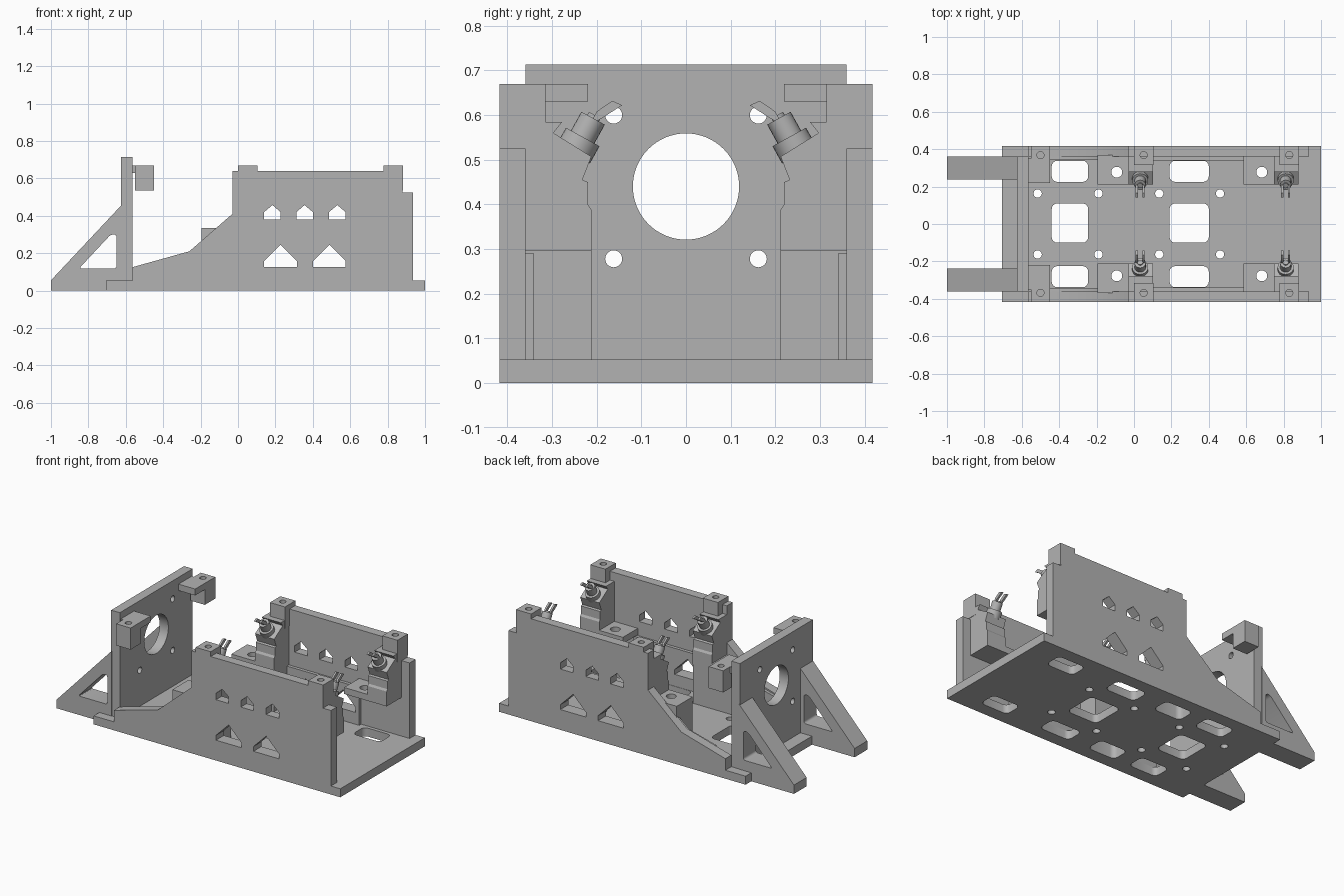
import bpy, bmesh, math
from mathutils import Vector, Matrix

cube = bpy.data.objects.get("Cube")
if cube:
    bpy.data.objects.remove(cube)

grey = bpy.data.materials.new("plain_grey")
grey.use_nodes = True
grey.diffuse_color = (0.45, 0.45, 0.45, 1)
grey.node_tree.nodes["Principled BSDF"].inputs["Base Color"].default_value = (0.45, 0.45, 0.45, 1)


def finish(name, bm):
    bmesh.ops.recalc_face_normals(bm, faces=bm.faces)
    me = bpy.data.meshes.new(name)
    bm.to_mesh(me)
    bm.free()
    me.materials.append(grey)
    ob = bpy.data.objects.new(name, me)
    bpy.context.collection.objects.link(ob)
    return ob


def prism(name, pts, axis, lo, hi, r=0):
    """Extrude a 2D profile along an axis, optionally rounding its corners."""
    place = {"x": lambda p, d: (d, p[0], p[1]),
             "y": lambda p, d: (p[0], d, p[1]),
             "z": lambda p, d: (p[0], p[1], d)}[axis]
    bm = bmesh.new()
    a = [bm.verts.new(place(p, lo)) for p in pts]
    b = [bm.verts.new(place(p, hi)) for p in pts]
    n = len(pts)
    bm.faces.new(a)
    bm.faces.new(b[::-1])
    for i in range(n):
        bm.faces.new((a[i], b[i], b[(i + 1) % n], a[(i + 1) % n]))
    if r:
        sides = [bm.edges.get((a[i], b[i])) for i in range(n)]
        bmesh.ops.bevel(bm, geom=sides, offset=r, segments=4, profile=0.5, affect="EDGES")
    return finish(name, bm)


def box(name, x, y, z, r=0):
    return prism(name, [(x[0], y[0]), (x[1], y[0]), (x[1], y[1]), (x[0], y[1])], "z", *z, r)


def disc(name, c, radius, axis, lo, hi, n=32):
    pts = [(c[0] + radius * math.cos(i * math.tau / n),
            c[1] + radius * math.sin(i * math.tau / n)) for i in range(n)]
    return prism(name, pts, axis, lo, hi)


def cut(ob, cutters):
    for c in cutters:
        c.hide_render = True
        m = ob.modifiers.new("cut", "BOOLEAN")
        m.operation, m.solver, m.object = "DIFFERENCE", "EXACT", c
    bpy.context.view_layer.update()
    dg = bpy.context.evaluated_depsgraph_get()
    me = bpy.data.meshes.new_from_object(ob.evaluated_get(dg))
    ob.modifiers.clear()
    ob.data = me
    for c in cutters:
        bpy.data.objects.remove(c)


def span(s, a, b):
    return tuple(sorted((s * a, s * b)))


# base plate with slots and screw holes
base = box("base_plate", (-0.705, 1), (-0.418, 0.418), (0, 0.053))
holes = []
for x in ((-0.44, -0.245), (0.19, 0.4)):
    holes.append(box("slot", x, (-0.1, 0.11), (-1, 1), 0.03))
for s in (-1, 1):
    for x in ((-0.44, -0.245), (-0.14, 0.05), (0.19, 0.4), (0.635, 0.825)):
        holes.append(box("slot", x, span(s, 0.225, 0.338), (-1, 1), 0.03))
    for x in (-0.515, -0.19, 0.135, 0.46):
        holes.append(disc("hole", (x, s * 0.163), 0.022, "z", -1, 1))
cut(base, holes)

# upright plate with the large bore
plate = prism("upright_plate", [(-0.36, 0.02), (0.36, 0.02), (0.36, 0.713), (-0.36, 0.713)],
              "x", -0.625, -0.565)
cut(plate, [disc("bore", (0, 0.44), 0.119, "x", -1, 0, 64)] +
    [disc("hole", (sy * 0.162, z), 0.019, "x", -1, 0) for sy in (-1, 1) for z in (0.278, 0.6)])

wall_profile = [(-0.565, 0.04), (-0.565, 0.125), (-0.26, 0.21), (-0.03, 0.41), (-0.03, 0.64),
                (0.88, 0.64), (0.88, 0.525), (0.935, 0.525), (0.935, 0.04)]


def house(x, z, w, eave, h):
    return [(x - w, z), (x + w, z), (x + w, z + eave), (x, z + h), (x - w, z + eave)]


def windows():
    profiles = [house(x, 0.38, 0.044, 0.04, 0.077) for x in (0.184, 0.356, 0.531)]
    profiles += [house(x, 0.127, 0.088, 0.03, 0.118) for x in (0.228, 0.488)]
    return [prism("window", p, "y", -1, 1) for p in profiles]


# angled face that carries each sensor, as (y, z)
arm_profile = [(0.37, 0.295), (0.212, 0.295), (0.212, 0.388), (0.22, 0.4), (0.22, 0.45),
               (0.232, 0.455), (0.212, 0.507), (0.297, 0.56), (0.277, 0.585), (0.37, 0.585)]

for s, side in ((-1, "right"), (1, "left")):
    # gusset behind the upright plate
    gusset = prism(side + "_gusset", [(-1, 0), (-1, 0.055), (-0.62, 0.46), (-0.62, 0)],
                   "y", *span(s, 0.237, 0.362))
    cut(gusset, [prism("opening", [(-0.85, 0.118), (-0.65, 0.118), (-0.65, 0.3), (-0.68, 0.3)],
                       "y", -1, 1, 0.014)])

    # side wall and its inner stiffening ledges
    cut(prism(side + "_wall", wall_profile, "y", *span(s, 0.36, 0.418)), windows())
    cut(box(side + "_ledge", (0.1, 0.6), span(s, 0.34, 0.37), (0.04, 0.29)), windows())
    prism(side + "_front_ledge", [(-0.45, 0.04), (-0.45, 0.15), (-0.26, 0.2), (-0.19, 0.26),
                                  (-0.19, 0.04)], "y", *span(s, 0.342, 0.37))

    # overhanging clamp fixed to the upright plate
    clamp = [box(side + "_clamp_arm", (-0.585, -0.45), span(s, 0.22, 0.35), (0.63, 0.67)),
             box(side + "_clamp_block", (-0.55, -0.45), span(s, 0.315, 0.418), (0.535, 0.67))]
    for part in clamp:
        cut(part, [disc("hole", (-0.5, s * 0.368), 0.019, "z", 0.6, 1)])

    # hollow pedestal at the front, open shelf at the rear
    pedestal = box(side + "_pedestal", (-0.195, 0.1), span(s, 0.212, 0.37), (0.04, 0.335))
    cut(pedestal, [box("pocket", (-0.14, 0.05), span(s, 0.225, 0.338), (-1, 0.29), 0.03),
                   disc("hole", (-0.092, s * 0.277), 0.029, "z", 0.2, 1)])
    shelf = box(side + "_shelf", (0.585, 0.76), span(s, 0.212, 0.37), (0.295, 0.335))
    cut(shelf, [disc("hole", (0.683, s * 0.277), 0.029, "z", 0, 1)])

    for x0, label in ((0, "_first"), (0.778, "_second")):
        # top tab with screw hole
        tab = box(side + label + "_tab", (x0, x0 + 0.104), span(s, 0.315, 0.418), (0.535, 0.67))
        cut(tab, [disc("hole", (x0 + 0.052, s * 0.368), 0.019, "z", 0.6, 1)])

        # sensor arm
        prism(side + label + "_arm", [(s * y, z) for y, z in arm_profile],
              "x", x0 - 0.03, x0 + 0.102)

        # tilted sensor: flange, barrel and rounded neck
        tilt = (Matrix.Translation((x0 + 0.033, s * 0.243, 0.53)) @
                Matrix.Rotation(s * math.radians(29), 4, "X"))
        for name, r, lo, hi in (("_flange", 0.043, -0.02, 0.024), ("_barrel", 0.03, 0, 0.072),
                                ("_terminal_base", 0.015, 0.07, 0.08)):
            ob = disc(side + label + name, (0, 0), r, "z", lo, hi, 24)
            ob.data.transform(tilt)

        # bent contact prongs
        for dx in (-0.018, 0.018):
            tip = [(0.218, 0.575), (0.2, 0.608), (0.165, 0.632), (0.143, 0.622), (0.19, 0.592)]
            prism(side + label + "_prong", [(s * y, z) for y, z in tip], "x",
                  x0 + 0.033 + dx - 0.006, x0 + 0.033 + dx + 0.006)

# smooth round surfaces, keep crisp edges
bpy.ops.object.select_all(action="DESELECT")
for ob in bpy.context.collection.objects:
    if ob.type == "MESH":
        ob.select_set(True)
        bpy.context.view_layer.objects.active = ob
bpy.ops.object.shade_smooth_by_angle(angle=math.radians(28))
